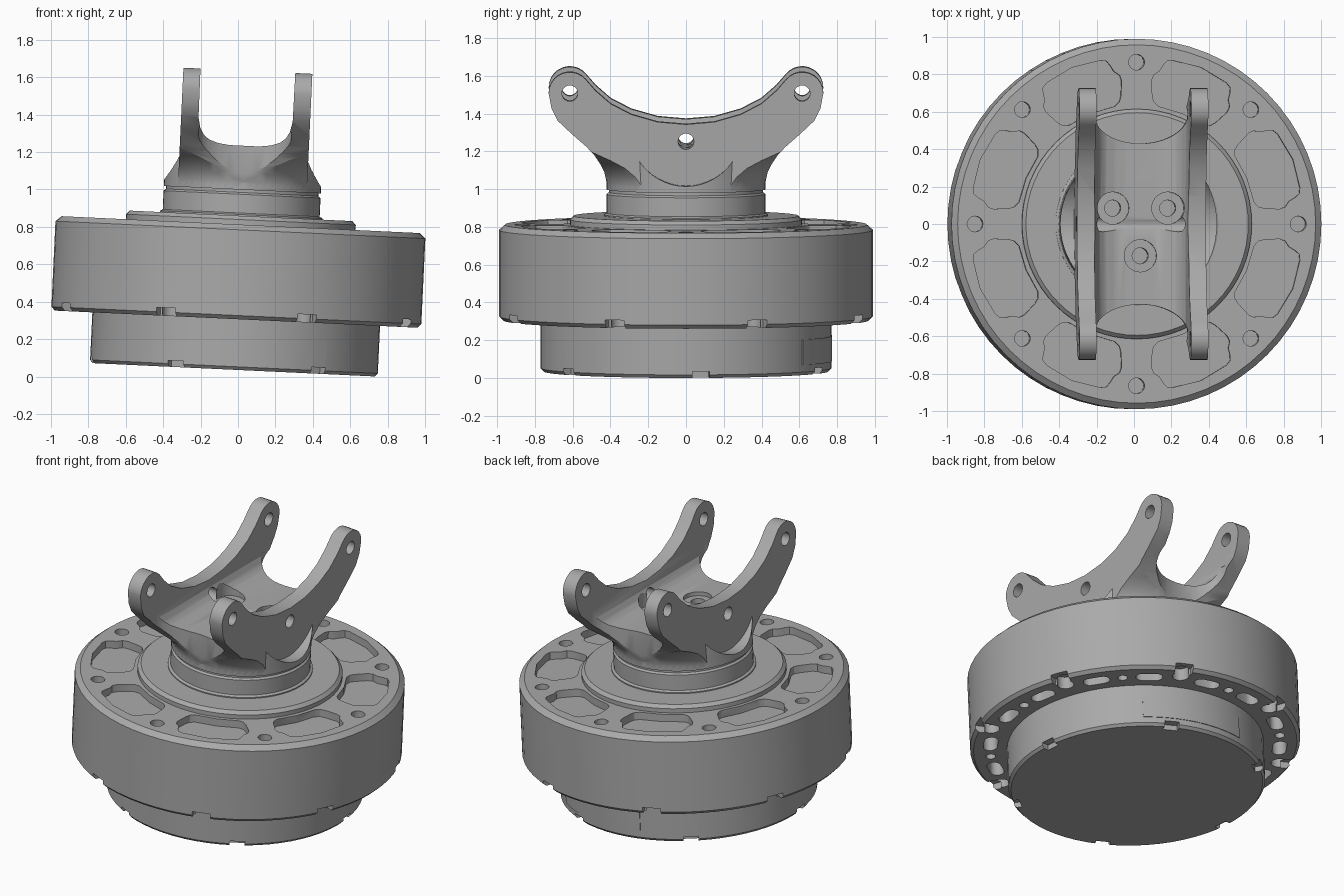
import bpy, bmesh
from math import sin, cos, pi, radians
from mathutils import Matrix, Vector

cube = bpy.data.objects.get("Cube")
if cube:
    bpy.data.objects.remove(cube, do_unlink=True)

grey = bpy.data.materials.new("machined_grey")
grey.use_nodes = True
COLOUR = (0.4, 0.4, 0.4, 1)
grey.diffuse_color = COLOUR
grey.node_tree.nodes["Principled BSDF"].inputs["Base Color"].default_value = COLOUR


def make(name, bm):
    bmesh.ops.recalc_face_normals(bm, faces=bm.faces)
    mesh = bpy.data.meshes.new(name)
    bm.to_mesh(mesh)
    bm.free()
    mesh.materials.append(grey)
    ob = bpy.data.objects.new(name, mesh)
    bpy.context.collection.objects.link(ob)
    return ob


def lathe(name, profile, steps=64):
    """Revolve an (r, z) profile that starts and ends on the axis."""
    bm = bmesh.new()
    vs = [bm.verts.new((r, 0, z)) for r, z in profile]
    es = [bm.edges.new(p) for p in zip(vs, vs[1:])]
    bmesh.ops.spin(bm, geom=vs + es, axis=(0, 0, 1), cent=(0, 0, 0),
                   angle=2 * pi, steps=steps)
    bmesh.ops.remove_doubles(bm, verts=bm.verts, dist=0.0002)
    return make(name, bm)


def add_prism(bm, pts, lo, hi, axis="z", round_corners=0):
    """Extrude a 2D outline along an axis."""
    place = {"x": lambda a, b, t: (t, a, b),
             "y": lambda a, b, t: (a, t, b),
             "z": lambda a, b, t: (a, b, t)}[axis]
    low = [bm.verts.new(place(a, b, lo)) for a, b in pts]
    high = [bm.verts.new(place(a, b, hi)) for a, b in pts]
    n = len(pts)
    bm.faces.new(low)
    bm.faces.new(high)
    for i in range(n):
        j = (i + 1) % n
        bm.faces.new((low[i], low[j], high[j], high[i]))
    return list(zip(low, high))


def prisms(name, outlines, lo, hi, axis="z"):
    bm = bmesh.new()
    for pts in outlines:
        add_prism(bm, pts, lo, hi, axis)
    return make(name, bm)


def oval(cx, cy, rx, ry=None, turn=0, n=20):
    ry = ry or rx
    out = []
    for i in range(n):
        t = 2 * pi * i / n
        a, b = rx * cos(t), ry * sin(t)
        out.append((cx + a * cos(turn) - b * sin(turn), cy + a * sin(turn) + b * cos(turn)))
    return out


def polar(r, deg):
    return r * cos(radians(deg)), r * sin(radians(deg))


def boolean(ob, tool, op="DIFFERENCE"):
    mod = ob.modifiers.new(op, "BOOLEAN")
    mod.object, mod.operation, mod.solver = tool, op, "EXACT"
    bpy.context.view_layer.objects.active = ob
    bpy.ops.object.modifier_apply(modifier=mod.name)
    bpy.data.objects.remove(tool, do_unlink=True)


def rim_box(deg, r0, r1, half):
    """Rectangle across a rim, pointing outward."""
    c, s = polar(1, deg)
    return [(r * c - w * s, r * s + w * c)
            for r, w in ((r0, -half), (r1, -half), (r1, half), (r0, half))]


def slot(r, deg, half_len, rad):
    """Rounded slot lying along the circumference."""
    cx, cy = polar(r, deg)
    u = radians(deg + 90)
    pts = []
    for end in (0, 1):
        ex = cx + (1 - 2 * end) * half_len * cos(u)
        ey = cy + (1 - 2 * end) * half_len * sin(u)
        for k in range(9):
            t = u - pi / 2 + pi * end + pi * k / 8
            pts.append((ex + rad * cos(t), ey + rad * sin(t)))
    return pts


def pocket(deg):
    """Rounded sector with stepped outer corners."""
    half = [(0.64, 0), (0.64, 12), (0.66, 14.5), (0.69, 15.5), (0.77, 16.5), (0.80, 16),
            (0.825, 14), (0.86, 13), (0.885, 12), (0.895, 10), (0.905, 0)]
    pts = half + [(r, -a) for r, a in half[-2:0:-1]]
    return [polar(r, deg + a) for r, a in pts]


# lower disc with six rim notches and a thin side panel
lower = lathe("lower_disc", [(0, -0.009), (0.755, -0.009), (0.77, 0.008), (0.77, 0.3), (0, 0.3)])
boolean(lower, prisms("cut", [rim_box(6 + 60 * k, 0.72, 0.85, 0.045) for k in range(6)], -0.05, 0.025))
arc = [53 + 5 * k for k in range(11)]
panel = prisms("side_panel", [[polar(0.774, a) for a in arc] + [polar(0.765, a) for a in arc[::-1]]],
               0.045, 0.18)

# main drum
drum = lathe("main_drum", [(0, 0.262), (0.97, 0.262), (0.99, 0.282), (0.99, 0.74),
                           (0.958, 0.768), (0, 0.768)])
eighths = [45 * k for k in range(8)]
mids = [a + 22.5 for a in eighths]
boolean(drum, prisms("cut", [pocket(a) for a in mids], 0.72, 0.9))
boolean(drum, prisms("cut", [oval(*polar(0.865, a), 0.042) for a in eighths], 0.67, 0.9))
# underside slots, small holes and rim notches
under = [oval(*polar(0.87, a), 0.03) for a in eighths]
under += [slot(0.87, a + s, 0.04, 0.042) for a in eighths for s in (-10.5, 10.5)]
boolean(drum, prisms("cut", under, 0.2, 0.38))
boolean(drum, prisms("cut", [rim_box(a, 0.93, 1.1, 0.055) for a in mids], 0.2, 0.305))
boolean(drum, prisms("cut", [oval(*polar(0.905, a), 0.05) for a in mids], 0.2, 0.34))

# collar and grooved neck
collar = lathe("collar", [(0, 0.7), (0.615, 0.7), (0.615, 0.795), (0.595, 0.815), (0, 0.815)])
neck = lathe("neck", [(0, 0.78), (0.435, 0.78), (0.435, 0.822), (0.42, 0.83), (0.42, 0.93),
                      (0.408, 0.94), (0.408, 0.98), (0, 0.98)])

# yoke: side outline shared by both ears
lower_edge = [(0.42, 0.955), (0.42, 0.99), (0.432, 1.05), (0.455, 1.10), (0.485, 1.15), (0.525, 1.195),
              (0.60, 1.26), (0.68, 1.335), (0.712, 1.40)]
tip = [(0.615 + 0.112 * cos(t), 1.48 + 0.112 * sin(t)) for t in [radians(14 * k) for k in range(11)]]
upper_edge = [(0.48, 1.495), (0.40, 1.425), (0.29, 1.368), (0.15, 1.328)]
half = lower_edge + tip + upper_edge
outline = half + [(0, 1.315)] + [(-y, z) for y, z in half[::-1]]
yoke = prisms("yoke", [outline], -0.345, 0.345, "x")
flare = lathe("flare", [(0, 0.9), (0.42, 0.9), (0.42, 0.995), (0.44, 1.04), (0.475, 1.085), (0.53, 1.125),
                        (0.61, 1.17), (0.75, 1.23), (1.0, 1.3), (1.0, 1.8), (0, 1.8)])
boolean(yoke, flare, "INTERSECT")

# round base with a dished shoulder outside each ear
base = lathe("base", [(0, 0.955), (0.42, 0.955), (0.42, 1.0), (0.424, 1.13), (0, 1.13)])
for lo, hi in ((-0.7, -0.344), (0.344, 0.7)):
    boolean(base, prisms("cut", [oval(0, 1.29, 0.3, n=48)], lo, hi, "x"))
boolean(yoke, base, "UNION")

# channel between the ears, with a rounded floor
wall = [(0.255, 1.8), (0.252, 1.33), (0.24, 1.275), (0.22, 1.24), (0.19, 1.215), (0.14, 1.198), (0.08, 1.19)]
boolean(yoke, prisms("cut", [wall + [(-x, z) for x, z in wall[::-1]]], -1, 1, "y"))
boolean(yoke, prisms("cut", [oval(0, s * 0.585, 0.25, 0.155, n=40) for s in (-1, 1)], 1.0, 1.31))

# pin holes through the ears, counterbored bolt holes in the floor
boolean(yoke, prisms("cut", [oval(y, z, 0.042) for y, z in ((-0.615, 1.48), (0.615, 1.48), (0, 1.225))],
                     -0.6, 0.6, "x"))
bolts = [polar(0.17, a) for a in (30, 150, 270)]
boolean(yoke, prisms("cut", [oval(x, y, 0.086, n=28) for x, y in bolts], 1.165, 1.3))
boolean(yoke, prisms("cut", [oval(x, y, 0.043) for x, y in bolts], 1.08, 1.3))

# lean the whole assembly slightly sideways and smooth the round walls
lean = Matrix.Translation(Vector((-0.022, 0, 0.045))) @ Matrix.Rotation(radians(2.7), 4, "Y")
for ob in (lower, panel, drum, collar, neck, yoke):
    ob.data.transform(lean)
    bpy.ops.object.select_all(action="DESELECT")
    ob.select_set(True)
    bpy.context.view_layer.objects.active = ob
    bpy.ops.object.shade_smooth_by_angle(angle=radians(28))
